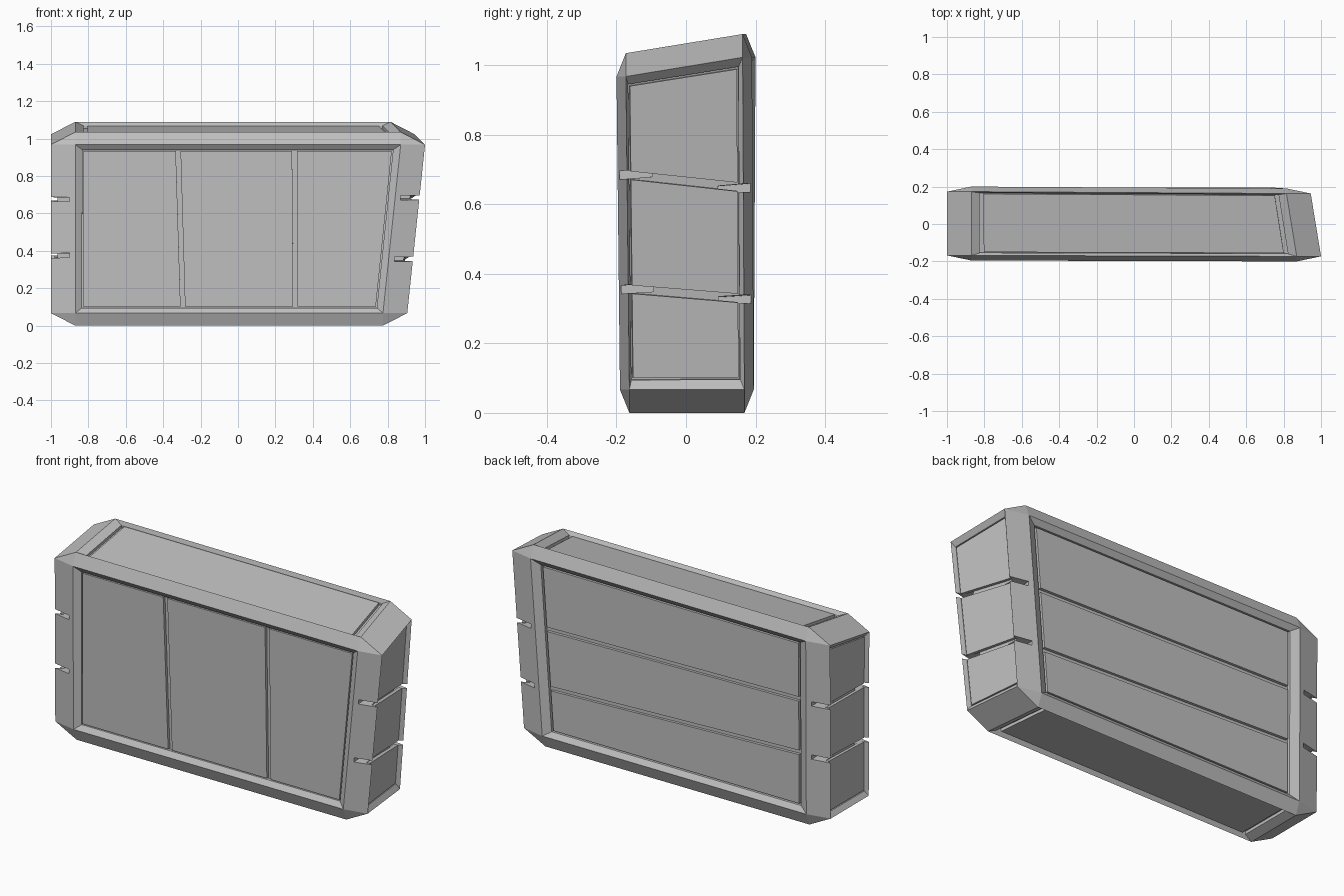
import bpy, bmesh
from mathutils import Vector

if "Cube" in bpy.data.objects:
    bpy.data.objects.remove(bpy.data.objects["Cube"])

grey = bpy.data.materials.new("stone_grey")
grey.use_nodes = True
COLOUR = (0.52, 0.52, 0.52, 1)
grey.diffuse_color = COLOUR
grey.node_tree.nodes["Principled BSDF"].inputs["Base Color"].default_value = COLOUR

# Skewed block corners, keyed by side signs (x, y, z)
BOX = {
    (-1, -1, -1): (-1, -0.19, 0), (1, -1, -1): (0.905, -0.19, 0),
    (1, 1, -1): (0.87, 0.195, 0), (-1, 1, -1): (-1, 0.195, 0),
    (-1, -1, 1): (-1, -0.195, 1.035), (1, -1, 1): (1, -0.2, 1.035),
    (1, 1, 1): (0.945, 0.19, 1.09), (-1, 1, 1): (-1, 0.2, 1.09),
}
BOX = {k: Vector(p) for k, p in BOX.items()}
CHAMFER = (0.13, 0.027, 0.067)
SLOPE_DEPTH, FLOOR_DEPTH = 0.02, 0.036

# Heights of the two horizontal grooves at each upright corner
LEVELS = {(-1, -1): (0.375, 0.675), (-1, 1): (0.385, 0.68),
          (1, 1): (0.33, 0.65), (1, -1): (0.355, 0.683)}

# Face name: axis, corners seen from outside (low left, low right, up right,
# up left), rim slope widths, panel gaps
FACES = {
    "front": (1, ((-1, -1, -1), (1, -1, -1), (1, -1, 1), (-1, -1, 1)), (0.036, 0.028), (0.006, 0.006)),
    "back": (1, ((1, 1, -1), (-1, 1, -1), (-1, 1, 1), (1, 1, 1)), (0.045, 0.028), (0.012, 0.008)),
    "left_side": (0, ((1, -1, -1), (1, 1, -1), (1, 1, 1), (1, -1, 1)), (0.009, 0.026), (0.005, 0.006)),
    "right_side": (0, ((-1, 1, -1), (-1, -1, -1), (-1, -1, 1), (-1, 1, 1)), (0.009, 0.026), (0.005, 0.006)),
    "top": (2, ((-1, -1, 1), (1, -1, 1), (1, 1, 1), (-1, 1, 1)), (0.045, 0.01), (0.022, 0.005)),
    "bottom": (2, ((-1, 1, -1), (1, 1, -1), (1, -1, -1), (-1, -1, -1)), (0.045, 0.01), (0.022, 0.005)),
}


def ridge(corner, axis):
    """Corner point of one face after the block edges are chamfered."""
    p = BOX[corner].copy()
    for i in range(3):
        if i != axis:
            p[i] -= corner[i] * CHAMFER[i]
    return p


def at(quad, u, v):
    a, b, c, d = quad
    return a.lerp(b, u).lerp(d.lerp(c, u), v)


def inset(quad, du, dv):
    u = du / (quad[1] - quad[0]).length
    v = dv / (quad[3] - quad[0]).length
    return [at(quad, *uv) for uv in ((u, v), (1 - u, v), (1 - u, 1 - v), (u, 1 - v))]


def normal(quad):
    return (quad[2] - quad[0]).cross(quad[3] - quad[1]).normalized()


def finish(bm, name):
    bmesh.ops.recalc_face_normals(bm, faces=bm.faces)
    mesh = bpy.data.meshes.new(name)
    bm.to_mesh(mesh)
    bm.free()
    mesh.materials.append(grey)
    obj = bpy.data.objects.new(name, mesh)
    bpy.context.collection.objects.link(obj)
    return obj


def bridge(bm, lower, upper):
    n = len(lower)
    for i in range(n):
        j = (i + 1) % n
        bm.faces.new((lower[i], lower[j], upper[j], upper[i]))


def prism(bm, low, high):
    """Closed solid between two matching loops of points."""
    bottom = [bm.verts.new(p) for p in low]
    top = [bm.verts.new(p) for p in high]
    bm.faces.new(bottom[::-1])
    bm.faces.new(top)
    bridge(bm, bottom, top)


def plate(name, quad, direction):
    """Thin panel whose outer surface is the quad."""
    bm = bmesh.new()
    thickness = FLOOR_DEPTH - SLOPE_DEPTH + 0.004
    prism(bm, [p - direction * thickness for p in quad], quad)
    return finish(bm, name)


# Frame: chamfered block with a sloped rim and recess on every face
bm = bmesh.new()
vert = {(c, a): bm.verts.new(ridge(c, a)) for c in BOX for a in range(3)}
recess = {}
for name, (axis, corners, slope, gap) in FACES.items():
    quad = [ridge(c, axis) for c in corners]
    n = normal(quad)
    rim = [p - n * SLOPE_DEPTH for p in inset(quad, *slope)]
    recess[name] = (rim, n)
    loops = [[vert[c, axis] for c in corners],
             [bm.verts.new(p) for p in rim],
             [bm.verts.new(p - n * (FLOOR_DEPTH - SLOPE_DEPTH)) for p in rim]]
    bridge(bm, loops[0], loops[1])
    bridge(bm, loops[1], loops[2])
    bm.faces.new(loops[2])
for c in BOX:
    bm.faces.new([vert[c, a] for a in range(3)])
    for e in range(3):
        if c[e] < 0:
            far = tuple(-s if i == e else s for i, s in enumerate(c))
            a, b = [i for i in range(3) if i != e]
            bm.faces.new((vert[c, a], vert[c, b], vert[far, b], vert[far, a]))
frame = finish(bm, "frame")

# Notches: one slanted wedge per groove on each of the four corner posts
GROOVE = 0.024
bm = bmesh.new()
for (sx, sy), heights in LEVELS.items():
    for level, z in enumerate(heights):
        p = BOX[sx, sy, -1].lerp(BOX[sx, sy, 1], z / BOX[sx, sy, 1].z)
        p.z = z
        rise_x = (LEVELS[-sx, sy][level] - z) / 1.9
        rise_y = (LEVELS[sx, -sy][level] - z) / 0.39
        outline = []
        for dx, dy in ((-0.1, -0.1), (-0.1, 0.055), (0.034, 0.055), (0.175, 0.034), (0.175, -0.1)):
            outline.append(p + Vector((sx * dx, sy * dy, dx * rise_x + dy * rise_y)))
        half = Vector((0, 0, GROOVE / 2))
        prism(bm, [q - half for q in outline], [q + half for q in outline])
cutter = finish(bm, "notch_cutter")
cutter.hide_render = True
cutter.display_type = "WIRE"
mod = frame.modifiers.new("notches", "BOOLEAN")
mod.operation, mod.solver, mod.object = "DIFFERENCE", "EXACT", cutter

# Bake the notches into the frame, then drop the cutter
graph = bpy.context.evaluated_depsgraph_get()
notched = bpy.data.meshes.new_from_object(frame.evaluated_get(graph))
frame.modifiers.clear()
frame.data = notched
bpy.data.objects.remove(cutter)

# Panels: upright strips in front, stacked strips on back and sides
for name, (axis, corners, slope, gap) in FACES.items():
    rim, n = recess[name]
    quad = inset(rim, *gap)
    a, b, c, d = quad
    if axis == 2:
        plate(f"{name}_panel", quad, n)
        continue
    cuts = [(0, 0)]
    if name == "front":
        for low, high in ((-0.295, -0.32), (0.307, 0.302)):
            cuts.append(((low - a.x) / (b.x - a.x), (high - d.x) / (c.x - d.x)))
        w = GROOVE / 2 / (b - a).length
    else:
        for zl, zr in zip(LEVELS[corners[0][:2]], LEVELS[corners[1][:2]]):
            cuts.append(((zl - a.z) / (d.z - a.z), (zr - b.z) / (c.z - b.z)))
        w = GROOVE / 2 / (d - a).length
    cuts.append((1, 1))
    for i in range(3):
        (s0, s1), (e0, e1) = cuts[i], cuts[i + 1]
        lo, hi = w * (i > 0), w * (i < 2)
        s0, s1, e0, e1 = s0 + lo, s1 + lo, e0 - hi, e1 - hi
        if name == "front":
            uvs = ((s0, 0), (e0, 0), (e1, 1), (s1, 1))
        else:
            uvs = ((0, s0), (1, s1), (1, e1), (0, e0))
        plate(f"{name}_panel_{i + 1}", [at(quad, *uv) for uv in uvs], n)
